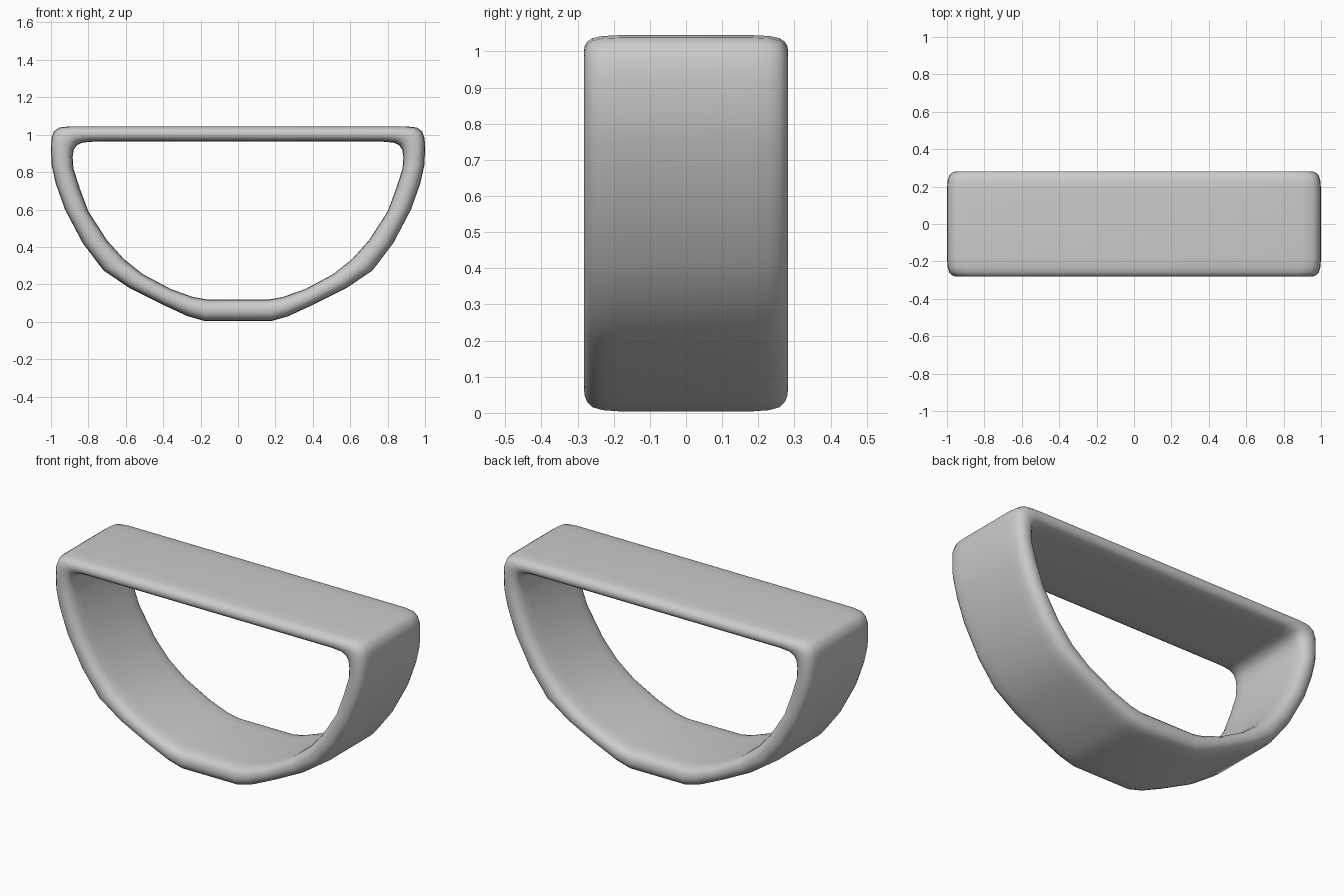
import bpy

cube = bpy.data.objects.get("Cube")
if cube:
    bpy.data.objects.remove(cube, do_unlink=True)

grey = bpy.data.materials.new("light grey")
grey.use_nodes = True
colour = (0.6, 0.6, 0.6, 1)
grey.diffuse_color = colour
grey.node_tree.nodes["Principled BSDF"].inputs["Base Color"].default_value = colour

# Right half of the D outline, bottom to top: outer x, z and inner x, z
HALF = [
    (0.18, 0.004, 0.17, 0.12), (0.27, 0.03, 0.24, 0.132),
    (0.40, 0.09, 0.36, 0.175), (0.58, 0.18, 0.51, 0.255),
    (0.72, 0.275, 0.61, 0.335), (0.83, 0.42, 0.70, 0.435),
    (0.925, 0.60, 0.80, 0.59), (0.975, 0.74, 0.845, 0.71),
    (0.997, 0.84, 0.88, 0.82), (1.0, 0.92, 0.884, 0.88),
    (0.998, 0.98, 0.878, 0.92), (0.985, 1.017, 0.86, 0.945),
    (0.957, 1.038, 0.83, 0.958), (0.90, 1.045, 0.77, 0.963),
]
outline = HALF + [(-a, b, -c, d) for a, b, c, d in reversed(HALF)]

# Rounded band section: fraction from outer to inner wall, and depth
QUARTER = [(0, 0.18), (0.03, 0.23), (0.1, 0.258), (0.22, 0.273), (0.36, 0.28), (0.5, 0.282)]
front = QUARTER + [(1 - t, y) for t, y in reversed(QUARTER[:-1])]
section = [(t, -y) for t, y in front] + [(t, y) for t, y in reversed(front)]

# Sweep the section around the outline
verts = [(ox + (ix - ox) * t, y, oz + (iz - oz) * t)
         for ox, oz, ix, iz in outline for t, y in section]
n, m = len(outline), len(section)
faces = []
for i in range(n):
    for j in range(m):
        a, b = i * m, (i + 1) % n * m
        k = (j + 1) % m
        faces.append((a + j, a + k, b + k, b + j))

mesh = bpy.data.meshes.new("d_ring_band")
mesh.from_pydata(verts, [], faces)
mesh.materials.append(grey)
band = bpy.data.objects.new("d_ring_band", mesh)
bpy.context.collection.objects.link(band)

# Consistent outward normals and smooth shading
bpy.context.view_layer.objects.active = band
band.select_set(True)
bpy.ops.object.mode_set(mode='EDIT')
bpy.ops.mesh.select_all(action='SELECT')
bpy.ops.mesh.normals_make_consistent(inside=False)
bpy.ops.object.mode_set(mode='OBJECT')
bpy.ops.object.shade_smooth_by_angle(angle=0.9)
